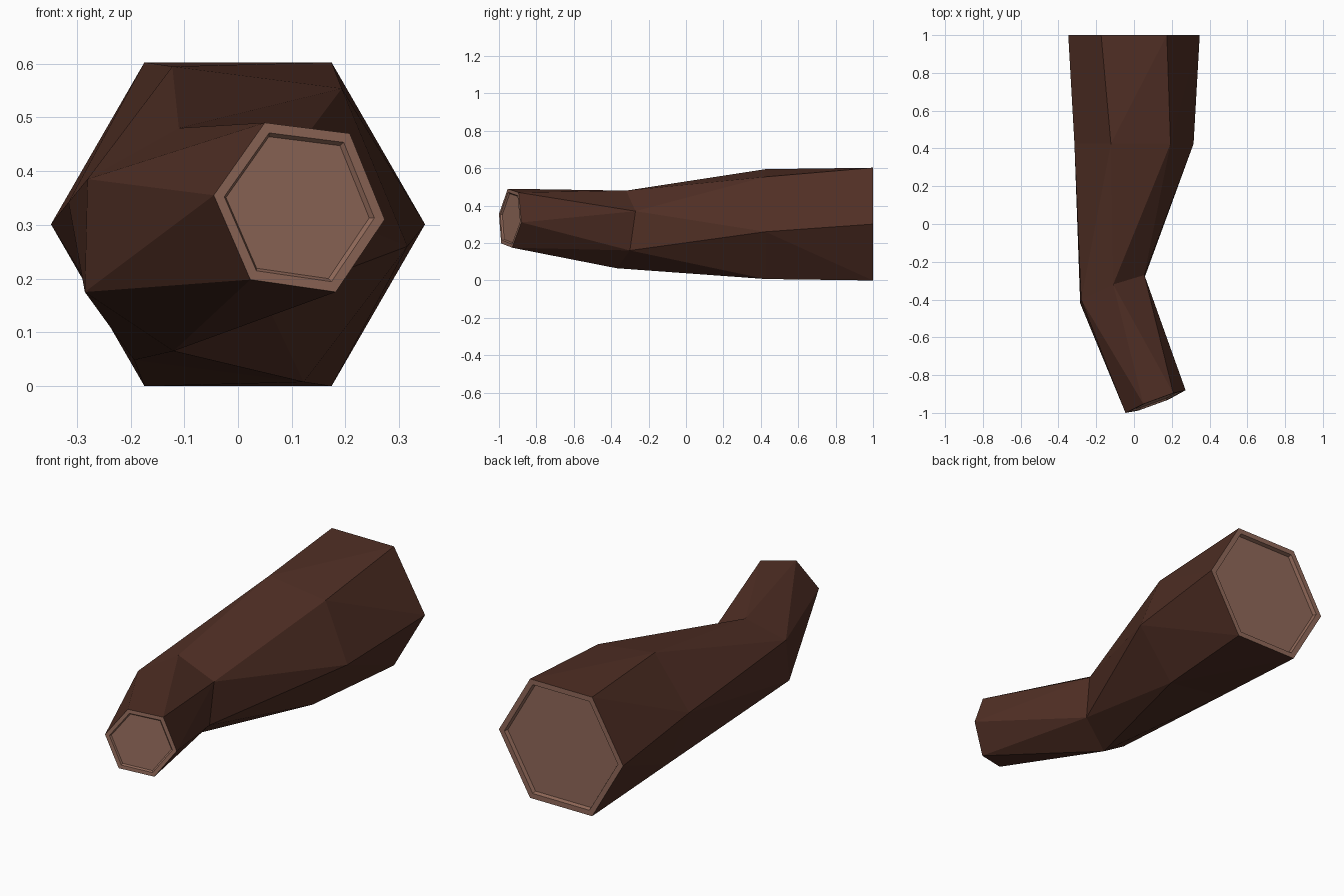
import bpy, bmesh, math

if "Cube" in bpy.data.objects:
    bpy.data.objects.remove(bpy.data.objects["Cube"])


def material(name, rgb):
    m = bpy.data.materials.new(name)
    m.diffuse_color = (*rgb, 1)
    m.use_nodes = True
    m.node_tree.nodes["Principled BSDF"].inputs["Base Color"].default_value = m.diffuse_color
    return m


def hexagon(y, radius, twist):
    angles = [math.radians(60 * k + twist) for k in range(6)]
    return [(radius * math.cos(a), y, 0.301 + radius * math.sin(a)) for a in angles]


# Hexagonal cross-sections from the wide back end to the bent front end
rings = [
    hexagon(1.0, 0.348, 0),
    hexagon(0.425, 0.318, -7.4),
    [(0.055, -0.27, 0.37), (-0.11, -0.32, 0.48), (-0.28, -0.40, 0.385),
     (-0.285, -0.42, 0.175), (-0.12, -0.37, 0.065), (0.05, -0.30, 0.16)],
    [(0.208, -0.895, 0.47), (0.05, -0.953, 0.49), (-0.045, -1.0, 0.355),
     (0.023, -0.988, 0.198), (0.182, -0.93, 0.175), (0.273, -0.88, 0.31)],
]

bm = bmesh.new()
loops = [[bm.verts.new(p) for p in ring] for ring in rings]

# Bark sides, each panel split along its outward diagonal
for s, (a, b) in enumerate(zip(loops, loops[1:])):
    for i in range(6):
        j = (i + 1) % 6
        if s == 0:
            tris = (a[i], a[j], b[j]), (a[i], b[j], b[i])
        else:
            tris = (a[i], a[j], b[i]), (a[j], b[j], b[i])
        for t in tris:
            bm.faces.new(t)

# Cut ends: pale rim with a shallow recessed centre
caps = [bm.faces.new(loops[0]), bm.faces.new(loops[-1])]
bmesh.ops.recalc_face_normals(bm, faces=bm.faces)
for cap, rim, sink in zip(caps, (0.026, 0.018), (0.018, 0.009)):
    cap.material_index = 1
    for width, depth in ((rim, 0), (0.006, -sink)):
        made = bmesh.ops.inset_region(bm, faces=[cap], thickness=width, depth=depth,
                                      use_even_offset=True)
        for f in made["faces"]:
            f.material_index = 1

mesh = bpy.data.meshes.new("log")
bm.to_mesh(mesh)
bm.free()
mesh.materials.append(material("dark bark", (0.08, 0.028, 0.018)))
mesh.materials.append(material("cut wood", (0.28, 0.14, 0.1)))
bpy.context.collection.objects.link(bpy.data.objects.new("log", mesh))
